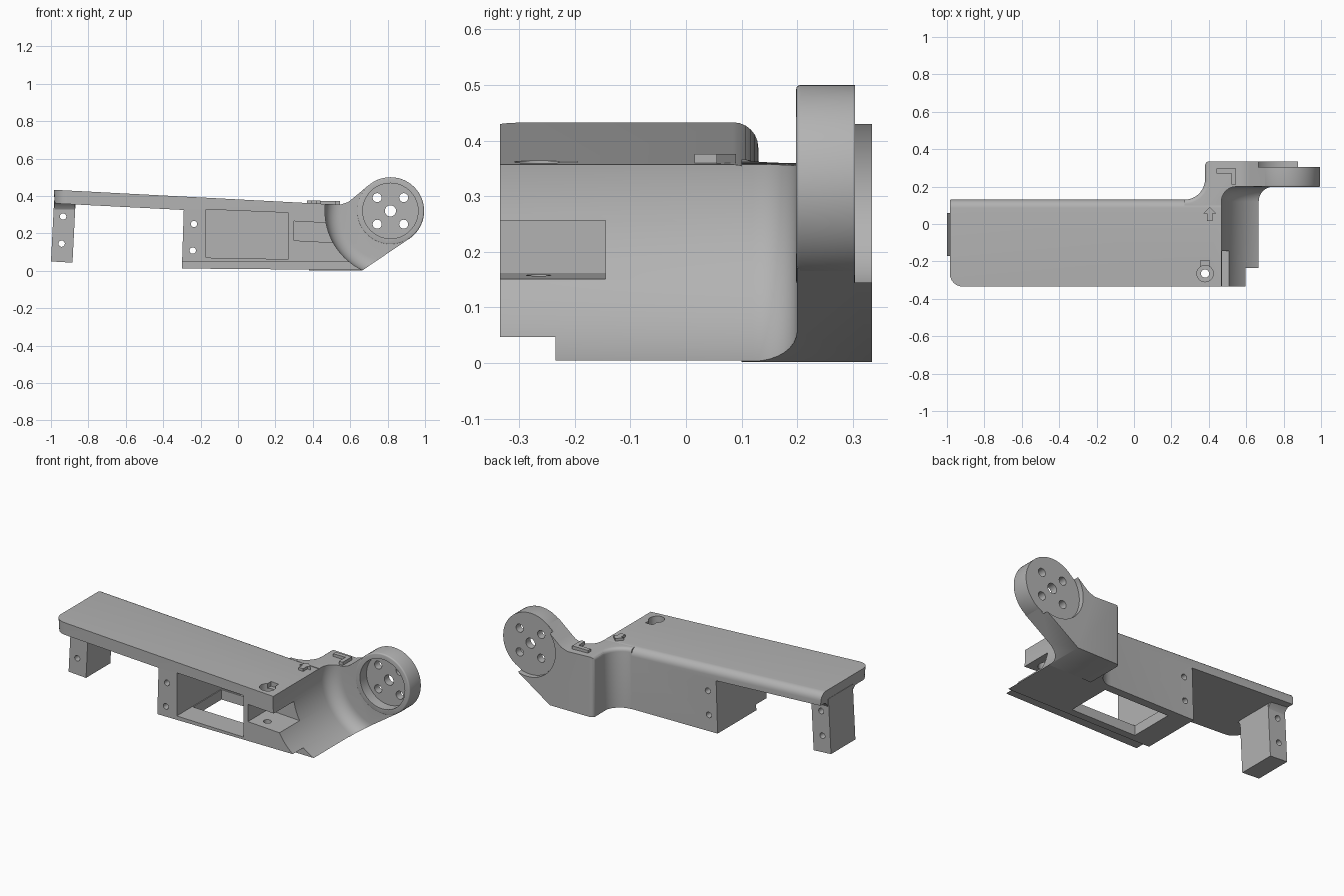
import bpy, bmesh
from math import sin, cos, pi
from mathutils import Vector, Matrix

cube = bpy.data.objects.get("Cube")
if cube:
    bpy.data.objects.remove(cube)

grey = bpy.data.materials.new("matte_grey")
grey.use_nodes = True
grey.diffuse_color = (0.45, 0.45, 0.45, 1)
grey.node_tree.nodes["Principled BSDF"].inputs["Base Color"].default_value = (0.45, 0.45, 0.45, 1)

FRONT, BACK = -0.335, 0.13      # depth of the forearm
HUB = (0.815, 0.32)             # joint centre in x and z


def deck(x):
    """Height of the sloping top surface."""
    return 0.3815 - 0.0522 * x


def prism(name, points, axis, start, end):
    """Extrude a flat outline along one axis."""
    place = {"x": lambda p, t: (t, p[0], p[1]),
             "y": lambda p, t: (p[0], t, p[1]),
             "z": lambda p, t: (p[0], p[1], t)}[axis]
    bm = bmesh.new()
    rings = [[bm.verts.new(place(p, t)) for p in points] for t in (start, end)]
    bm.faces.new(rings[0])
    bm.faces.new(rings[1])
    n = len(points)
    for i in range(n):
        j = (i + 1) % n
        bm.faces.new((rings[0][i], rings[0][j], rings[1][j], rings[1][i]))
    bmesh.ops.recalc_face_normals(bm, faces=bm.faces)
    mesh = bpy.data.meshes.new(name)
    bm.to_mesh(mesh)
    bm.free()
    obj = bpy.data.objects.new(name, mesh)
    bpy.context.collection.objects.link(obj)
    mesh.materials.append(grey)
    return obj


def rod(name, centre, radius, axis, start, end, sides=32):
    ring = [(centre[0] + radius * cos(2 * pi * i / sides),
             centre[1] + radius * sin(2 * pi * i / sides)) for i in range(sides)]
    return prism(name, ring, axis, start, end)


def rect(a0, a1, b0, b1):
    return [(a0, b0), (a1, b0), (a1, b1), (a0, b1)]


def round_edges(obj, test, width, segments=6):
    """Round the edges whose two end points both pass the test."""
    bm = bmesh.new()
    bm.from_mesh(obj.data)
    edges = [e for e in bm.edges if all(test(v.co) for v in e.verts)]
    bmesh.ops.bevel(bm, geom=edges, offset=width, segments=segments,
                    profile=0.5, affect='EDGES', clamp_overlap=True)
    bm.to_mesh(obj.data)
    bm.free()


def combine(obj, tool, operation='DIFFERENCE'):
    mod = obj.modifiers.new("join", 'BOOLEAN')
    mod.operation = operation
    mod.solver = 'EXACT'
    mod.object = tool
    bpy.context.view_layer.objects.active = obj
    bpy.ops.object.modifier_apply(modifier=mod.name)
    bpy.data.objects.remove(tool)


# Forearm: long top plate with the servo housing under it
body = prism("forearm_body", [
    (-0.985, deck(-0.985)), (0.7, deck(0.7)), (0.665, 0.004),
    (-0.3, 0.012), (-0.29, 0.325), (-0.98, 0.36)], "y", FRONT, BACK)
round_edges(body, lambda c: c.y > 0.12 and abs(c.z - deck(c.x)) < 0.002, 0.045)
round_edges(body, lambda c: c.y < -0.33 and c.x < -0.9, 0.07)

# Offset arm at the back, reaching to the joint
arm = prism("arm", [
    (0.38, 0.002), (0.665, 0.002), (0.915, 0.171), HUB, (0.7, 0.459),
    (0.62, 0.392), (0.59, 0.368), (0.55, 0.354), (0.38, deck(0.38) - 0.001)],
    "y", 0.1, 0.335)
round_edges(arm, lambda c: c.x < 0.39 and (c.y > 0.3 or c.z > 0.3), 0.022, 4)
combine(body, arm, 'UNION')

# Curved web between the forearm back and the arm
arc = [(0.27 + 0.11 * sin(a), 0.24 - 0.11 * cos(a))
       for a in (pi / 2 * i / 10 for i in range(11))]
web = prism("web", arc + [(0.42, 0.24), (0.42, 0.1), (0.27, 0.1)], "z", 0.006, 0.35)
for v in web.data.vertices:
    if v.co.z > 0.3:
        v.co.z = deck(v.co.x) - 0.0015
round_edges(web, lambda c: c.z > 0.3 and
            abs((Vector((c.x, c.y)) - Vector((0.27, 0.24))).length - 0.11) < 0.002, 0.022, 4)
combine(body, web, 'UNION')

# Round clearance for the swinging neighbour, and the disc seat
sweep = rod("sweep_cutter", HUB, 0.35, "y", -0.6, 0.2, 96)
round_edges(sweep, lambda c: c.y > 0.1, 0.08, 8)
combine(body, sweep)
combine(body, rod("seat_cutter", HUB, 0.172, "y", 0.15, 0.5, 64))
combine(body, rod("rim_cutter", HUB, 0.186, "y", 0.303, 0.5, 64))

# Servo bay, floor opening, front step and side notch
combine(body, prism("bay_cutter", [
    (-0.17, 0.07), (0.27, 0.062), (0.27, 0.31), (-0.17, 0.328)], "y", -0.5, 0.09))
combine(body, prism("floor_cutter", rect(-0.165, 0.265, -0.19, 0.08), "z", -0.1, 0.12))
combine(body, prism("step_cutter", rect(-0.5, 0.9, -0.1, 0.047), "y", -0.5, -0.235))
combine(body, prism("notch_cutter", [
    (0.3, 0.162), (0.7, 0.141), (0.7, 0.244), (0.3, 0.265)], "y", -0.5, -0.145))

# Screw holes
for x, z in ((-0.235, 0.25), (-0.242, 0.108)):
    combine(body, rod("hole_cutter", (x, z), 0.017, "y", -0.6, 0.6, 24))
combine(body, rod("bore_cutter", (0.38, -0.265), 0.044, "z", 0.22, 0.5))
combine(body, rod("screw_cutter", (0.38, -0.265), 0.022, "z", -0.1, 0.3, 24))
combine(body, prism("key_cutter", rect(0.355, 0.405, -0.235, -0.195), "z", 0.335, 0.5))

# Joint disc: shallow cup with a bolt circle
disc = rod("joint_disc", HUB, 0.18, "y", 0.198, 0.304, 64)
round_edges(disc, lambda c: c.y < 0.2, 0.008, 3)
combine(disc, rod("cup_cutter", HUB, 0.148, "y", 0.1, 0.26, 64))
combine(disc, rod("axle_cutter", HUB, 0.03, "y", 0.1, 0.5))
for sx in (-1, 1):
    for sz in (-1, 1):
        combine(disc, rod("bolt_cutter", (HUB[0] + sx * 0.071, HUB[1] + sz * 0.071),
                          0.024, "y", 0.1, 0.5, 24))

# Mounting post below the far end, with a flared root
post = prism("end_post", [(-0.983, 0.375), (-0.868, 0.375), (-0.885, 0.043), (-1.0, 0.05)],
             "y", -0.17, 0.06)
for x, z in ((-0.935, 0.29), (-0.943, 0.145)):
    combine(post, rod("hole_cutter", (x, z), 0.017, "y", -0.6, 0.6, 24))
root = prism("post_root", [(-0.205, 0.365), (-0.18, 0.345), (-0.169, 0.325),
                           (0.059, 0.325), (0.07, 0.345), (0.095, 0.365)],
             "x", -0.98, -0.872)

# Raised arrow and corner guide on the deck
arrow = prism("arrow_mark", [
    (0.39, 0.015), (0.42, 0.015), (0.42, 0.055), (0.44, 0.055),
    (0.405, 0.09), (0.37, 0.055), (0.39, 0.055)], "z", 0.35, 0.376)
guide = prism("corner_guide", [
    (0.44, 0.27), (0.52, 0.27), (0.52, 0.21), (0.545, 0.21),
    (0.545, 0.296), (0.44, 0.296)], "z", 0.345, 0.374)

# Crisp corners, smooth curves
for obj in (body, disc, post, root, arrow, guide):
    bpy.ops.object.select_all(action='DESELECT')
    obj.select_set(True)
    bpy.context.view_layer.objects.active = obj
    bpy.ops.object.shade_smooth_by_angle(angle=0.6)
